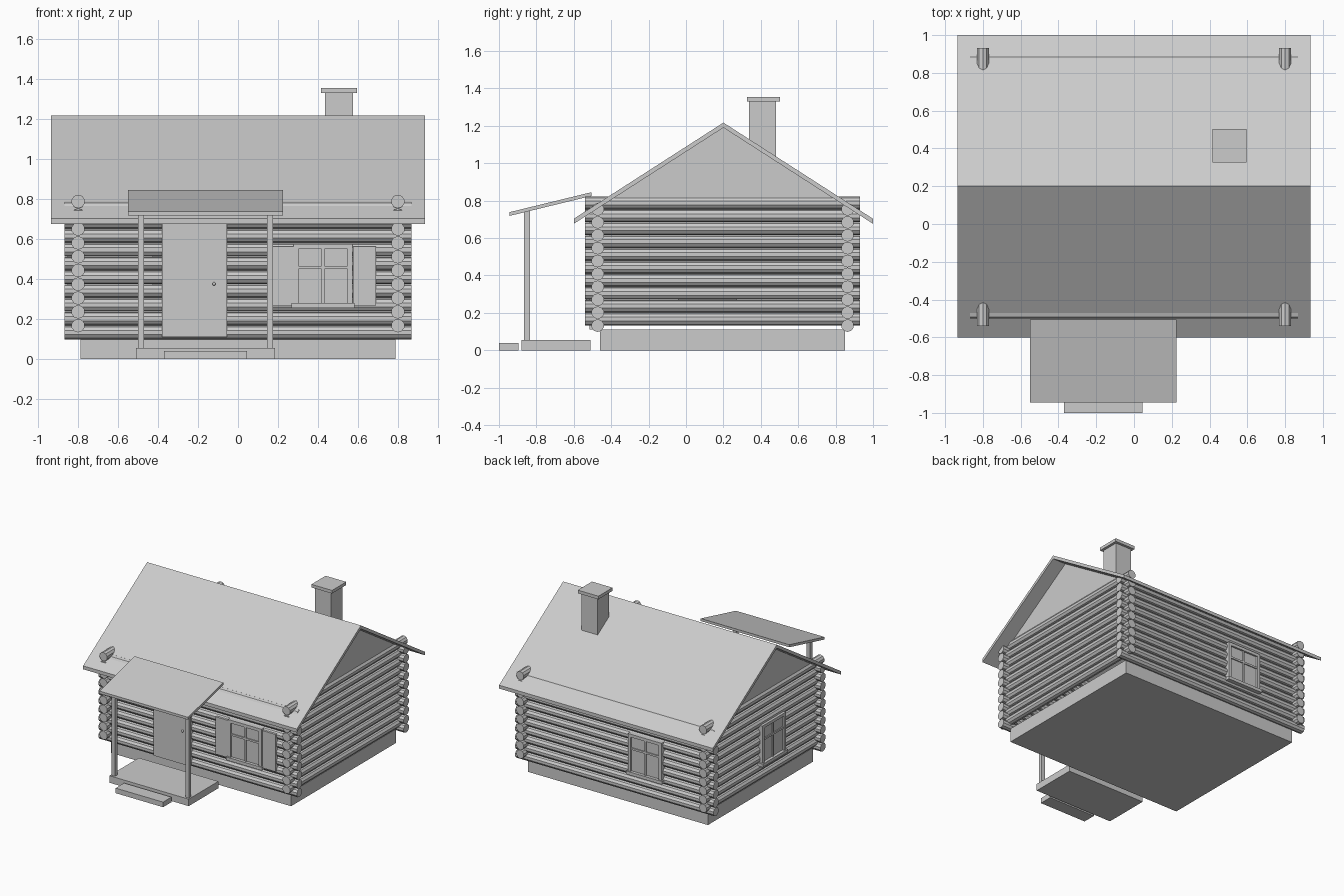
import bpy, bmesh, math
from mathutils import Matrix, Vector

cube = bpy.data.objects.get("Cube")
if cube:
    bpy.data.objects.remove(cube, do_unlink=True)

GREY = (0.6, 0.6, 0.6, 1)
grey = bpy.data.materials.new("plain_grey")
grey.use_nodes = True
grey.diffuse_color = GREY
grey.node_tree.nodes["Principled BSDF"].inputs["Base Color"].default_value = GREY


def finish(name, bm, matrix=Matrix()):
    bmesh.ops.recalc_face_normals(bm, faces=bm.faces)
    mesh = bpy.data.meshes.new(name)
    bm.to_mesh(mesh)
    bm.free()
    mesh.materials.append(grey)
    obj = bpy.data.objects.new(name, mesh)
    obj.matrix_world = matrix
    bpy.context.collection.objects.link(obj)
    return obj


def box(name, x, y, z, matrix=Matrix()):
    """Box spanning the given (low, high) ranges."""
    bm = bmesh.new()
    bmesh.ops.create_cube(bm, size=1)
    for v in bm.verts:
        v.co = Vector(r[0] if c < 0 else r[1] for c, r in zip(v.co, (x, y, z)))
    return finish(name, bm, matrix)


def prism(name, profile, x0, x1):
    """Extrude a (y, z) outline along x."""
    bm = bmesh.new()
    face = bm.faces.new([bm.verts.new((x0, y, z)) for y, z in profile])
    out = bmesh.ops.extrude_face_region(bm, geom=[face])
    moved = [g for g in out["geom"] if isinstance(g, bmesh.types.BMVert)]
    bmesh.ops.translate(bm, verts=moved, vec=(x1 - x0, 0, 0))
    return finish(name, bm)


SIDES, RADIUS, PITCH, ROWS = 10, 0.034, 0.069, 10


def log(name, centre, length, along_x):
    bm = bmesh.new()
    bmesh.ops.create_cone(bm, cap_ends=True, segments=SIDES, radius1=RADIUS,
                          radius2=RADIUS, depth=length)
    turn = Matrix.Rotation(math.pi / 2, 4, 'Y' if along_x else 'X')
    if along_x:
        turn = turn @ Matrix.Rotation(math.pi / SIDES, 4, 'Z')
    return finish(name, bm, Matrix.Translation(centre) @ turn)


# Foundation
box("foundation", (-0.787, 0.787), (-0.46, 0.85), (0, 0.11))

# Interlocking log walls
WALL_X, FRONT_Y, BACK_Y = 0.8, -0.472, 0.864
MID_Y = (FRONT_Y + BACK_Y) / 2
for row in range(ROWS):
    z = 0.132 + row * PITCH
    log("front_log", (0, FRONT_Y, z), 1.735, True)
    log("back_log", (0, BACK_Y, z), 1.735, True)
    for side, x in (("left", WALL_X), ("right", -WALL_X)):
        log(side + "_log", (x, MID_Y, z + PITCH / 2), 1.47, False)

# Main roof and gable ends
RIDGE_Y, RIDGE_Z, EAVE_Z, THICK = 0.2, 1.217, 0.703, 0.027
prism("roof", [(-0.6, EAVE_Z), (RIDGE_Y, RIDGE_Z), (1, EAVE_Z), (1, EAVE_Z - THICK),
               (RIDGE_Y, RIDGE_Z - THICK), (-0.6, EAVE_Z - THICK)], -0.935, 0.935)
slope = (RIDGE_Z - EAVE_Z) / 0.8
base = 0.76
half = (RIDGE_Z - THICK - base) / slope
for side, x in (("left", WALL_X), ("right", -WALL_X)):
    prism(side + "_gable", [(RIDGE_Y - half, base), (RIDGE_Y, RIDGE_Z - THICK),
                            (RIDGE_Y + half, base)], x - 0.02, x + 0.02)

# Chimney
box("chimney_shaft", (0.435, 0.575), (0.338, 0.482), (1.0, 1.33))
box("chimney_cap", (0.415, 0.595), (0.325, 0.502), (1.33, 1.355))

# Door and knob
box("door", (-0.38, -0.055), (-0.515, -0.47), (0.11, 0.69))
bm = bmesh.new()
bmesh.ops.create_uvsphere(bm, u_segments=10, v_segments=6, radius=0.009)
finish("door_knob", bm, Matrix.Translation((-0.12, -0.522, 0.375)))


# Windows, modelled facing -y and turned to their wall
def window(name, x, y, angle):
    m = Matrix.Translation((x, y, 0)) @ Matrix.Rotation(angle, 4, 'Z')
    low, high, w, bar = 0.28, 0.575, 0.147, 0.024
    box(name + "_pane", (-w, w), (-0.038, 0), (low, high), m)
    for s in (-1, 1):
        box(name + "_jamb", sorted((s * w, s * (w - bar))), (-0.052, 0), (low, high), m)
    box(name + "_head", (-w + bar, w - bar), (-0.052, 0), (high - bar, high), m)
    box(name + "_mullion", (-0.007, 0.007), (-0.046, 0), (low, high - bar), m)
    box(name + "_crossbar", (-w + bar, w - bar), (-0.046, 0), (0.45, 0.465), m)
    box(name + "_sill", (-0.157, 0.157), (-0.062, 0), (low - 0.025, low), m)


window("front_window", 0.425, FRONT_Y, 0)
window("back_window", -0.28, BACK_Y, math.pi)
window("side_window", -WALL_X, 0.115, -math.pi / 2)

# Shutters
for side, x in (("right", (0.165, 0.278)), ("left", (0.575, 0.69))):
    box(side + "_shutter", x, (-0.517, -0.49), (0.268, 0.563))

# Porch
box("porch_floor", (-0.51, 0.185), (-0.88, -0.51), (0, 0.055))
box("porch_step", (-0.37, 0.045), (-1, -0.895), (0, 0.04))
for side, x in (("right", -0.485), ("left", 0.16)):
    box(side + "_post", (x - 0.015, x + 0.015), (-0.865, -0.835), (0.055, 0.745))
prism("porch_roof", [(-0.945, 0.738), (-0.505, 0.845), (-0.505, 0.825), (-0.945, 0.718)],
      -0.55, 0.225)
